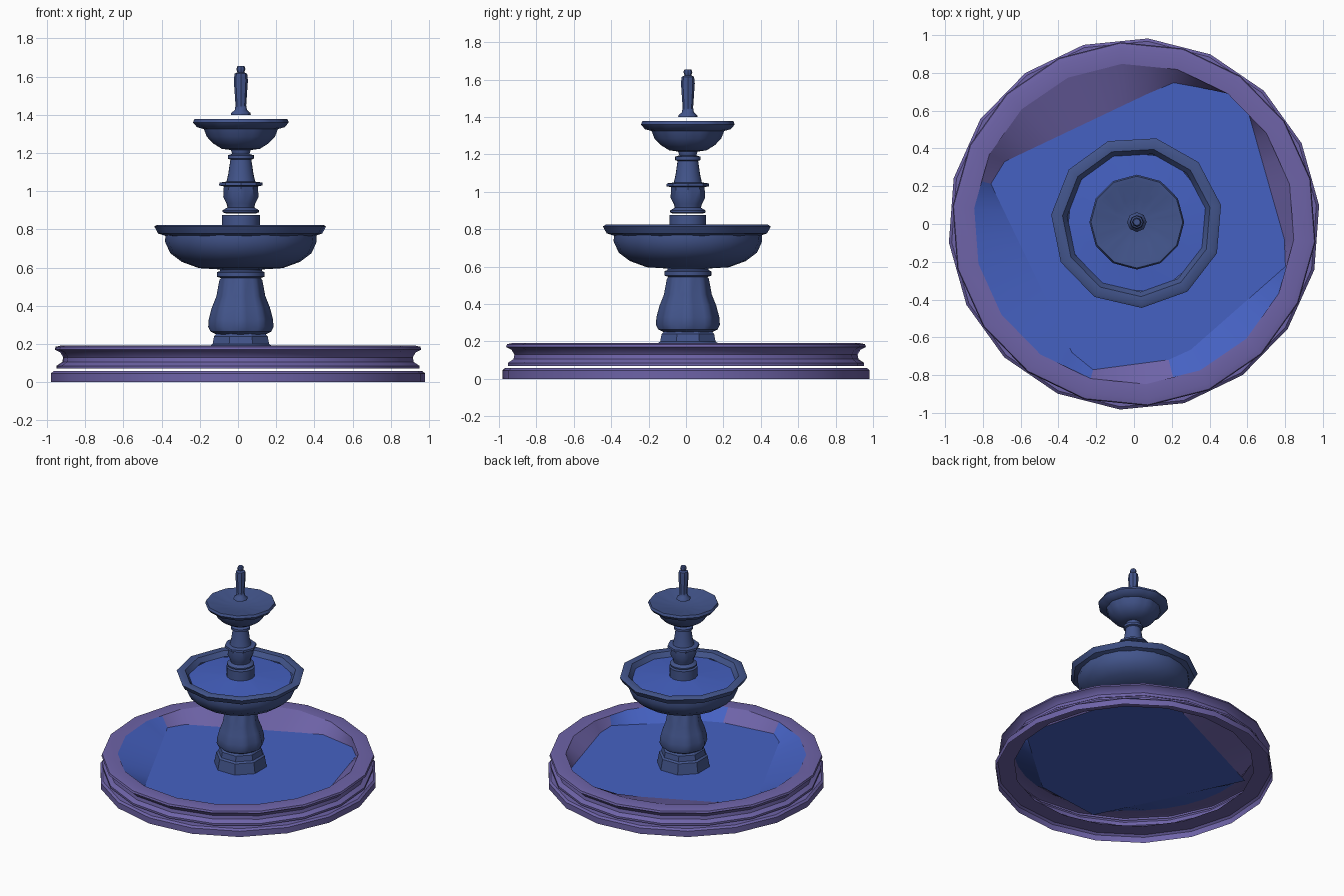
import bpy, bmesh, math

if "Cube" in bpy.data.objects:
    bpy.data.objects.remove(bpy.data.objects["Cube"])

CX, CY = 0.015, 0.01          # the tower sits slightly off centre


def material(name, rgb):
    m = bpy.data.materials.new(name)
    m.diffuse_color = (*rgb, 1)
    m.use_nodes = True
    m.node_tree.nodes["Principled BSDF"].inputs["Base Color"].default_value = m.diffuse_color
    return m


PURPLE = material("purple stone", (0.155, 0.125, 0.39))
STONE = material("blue stone", (0.055, 0.09, 0.26))
WATER = material("blue water", (0.06, 0.12, 0.54))


def finish(bm, name, mats, angle=40):
    me = bpy.data.meshes.new(name)
    bm.to_mesh(me)
    bm.free()
    ob = bpy.data.objects.new(name, me)
    bpy.context.collection.objects.link(ob)
    for m in mats:
        me.materials.append(m)
    bpy.ops.object.select_all(action='DESELECT')
    ob.select_set(True)
    bpy.context.view_layer.objects.active = ob
    bpy.ops.object.shade_smooth_by_angle(angle=math.radians(angle))
    return ob


def lathe(name, profile, sides, mat, center=(CX, CY), flutes=0, turn=0.0, caps=(False, False), angle=40):
    """Revolve (radius, z[, flute depth]) points around a vertical axis."""
    bm = bmesh.new()
    rings = []
    for p in profile:
        r, z = p[:2]
        depth = p[2] if len(p) > 2 else 0
        ring = []
        for i in range(sides):
            t = 2 * math.pi * i / sides + turn
            k = r * (1 + depth * math.cos(flutes * t))
            ring.append(bm.verts.new((center[0] + k * math.cos(t), center[1] + k * math.sin(t), z)))
        rings.append(ring)
    for a, b in zip(rings, rings[1:]):
        for i in range(sides):
            j = (i + 1) % sides
            bm.faces.new((a[i], a[j], b[j], b[i]))
    if caps[0]:
        bm.faces.new(rings[0][::-1])
    if caps[1]:
        bm.faces.new(rings[-1])
    return finish(bm, name, [mat], angle)


# Pool: low plinth ring and the moulded wall above it, with a thin gap
lathe("pool_plinth", [(0.985, 0), (0.985, 0.045), (0.97, 0.058), (0.85, 0.058)],
      18, PURPLE, (0, 0), turn=0.1)
lathe("pool_wall", [(0.955, 0.07), (0.955, 0.085), (0.925, 0.105), (0.92, 0.13), (0.935, 0.155),
                    (0.965, 0.17), (0.96, 0.185), (0.93, 0.192), (0.85, 0.188)],
      18, PURPLE, (0, 0), turn=0.25)

# Pool water: an uneven polygon, with lining faces up to the rim
poly = [(-0.79, 0.28), (-0.28, -0.78), (0.25, -0.71), (0.83, -0.2), (0.58, 0.68), (0.2, 0.75)]
bm = bmesh.new()
bm.faces.new([bm.verts.new((x, y, 0.11)) for x, y in poly])
finish(bm, "pool_water", [WATER])


def poly_radius(t):
    best = 9
    for (x0, y0), (x1, y1) in zip(poly, poly[1:] + poly[:1]):
        nx, ny = y1 - y0, x0 - x1
        f = nx * math.cos(t) + ny * math.sin(t)
        if f > 1e-6:
            best = min(best, (nx * x0 + ny * y0) / f)
    return best


bm = bmesh.new()
N = 36
top, low = [], []
for i in range(N):
    t = 2 * math.pi * i / N + 0.25
    r = poly_radius(t)
    u = math.cos(t), math.sin(t)
    top.append(bm.verts.new((0.85 * u[0], 0.85 * u[1], 0.188)))
    low.append(bm.verts.new((r * u[0], r * u[1], 0.11)))
for i in range(N):
    j = (i + 1) % N
    f = bm.faces.new((top[i], top[j], low[j], low[i]))
    c = f.calc_center_median()
    deg = math.degrees(math.atan2(c.y, c.x)) % 360
    f.material_index = 1 if 160 < deg < 250 or 289 < deg < 346 else 0
finish(bm, "pool_lining", [PURPLE, WATER])

# Lower pedestal: octagonal foot and fluted baluster
lathe("pedestal_foot", [(0.19, 0.11), (0.175, 0.19), (0.16, 0.2), (0.152, 0.24), (0.135, 0.255)],
      8, STONE, turn=math.pi / 8, caps=(False, True), angle=30)
lathe("pedestal_baluster", [(0.13, 0.25), (0.155, 0.265, .03), (0.163, 0.29, .05), (0.16, 0.33, .05),
                            (0.145, 0.39, .05), (0.122, 0.45, .05), (0.108, 0.535, .04), (0.104, 0.545),
                            (0.125, 0.552), (0.125, 0.575), (0.11, 0.582), (0.11, 0.6)],
      32, STONE, flutes=8)

# Middle bowl with its water
lathe("middle_bowl", [(0.11, 0.59), (0.22, 0.597), (0.31, 0.63), (0.37, 0.675), (0.397, 0.735),
                      (0.395, 0.77)], 20, STONE, caps=(True, False))
lathe("middle_bowl_rim", [(0.395, 0.765), (0.435, 0.778), (0.455, 0.815), (0.44, 0.824), (0.395, 0.82),
                          (0.37, 0.785)], 11, STONE, turn=0.2)
lathe("middle_bowl_water", [(0.39, 0.782), (0.09, 0.805)], 8, WATER, turn=0.3)

# Upper pedestal: drum and turned column
lathe("drum", [(0.1, 0.79), (0.1, 0.875)], 14, STONE, caps=(False, True))
lathe("column", [(0.08, 0.884), (0.095, 0.89), (0.095, 0.9), (0.07, 0.915), (0.075, 0.935),
                 (0.088, 0.97, .05), (0.085, 1.025, .05), (0.11, 1.03, .04), (0.108, 1.045, .04),
                 (0.075, 1.05), (0.066, 1.09), (0.055, 1.165), (0.068, 1.17), (0.068, 1.188),
                 (0.045, 1.195), (0.052, 1.215), (0.052, 1.225)],
      24, STONE, flutes=8, caps=(True, False))

# Top bowl with scalloped rim and radial folds inside
lathe("top_bowl", [(0.05, 1.215), (0.1, 1.222), (0.145, 1.25), (0.175, 1.285, .02), (0.19, 1.325, .02),
                   (0.225, 1.335, .02), (0.246, 1.36, .02), (0.238, 1.378, .02), (0.215, 1.376, .03),
                   (0.12, 1.352, .08), (0.03, 1.345)],
      36, STONE, flutes=12, caps=(True, True))

# Spout
lathe("spout", [(0.052, 1.4), (0.05, 1.41), (0.032, 1.425), (0.028, 1.45), (0.037, 1.58), (0.033, 1.615),
                (0.018, 1.622), (0.024, 1.64), (0.018, 1.655)],
      8, STONE, caps=(True, True))
